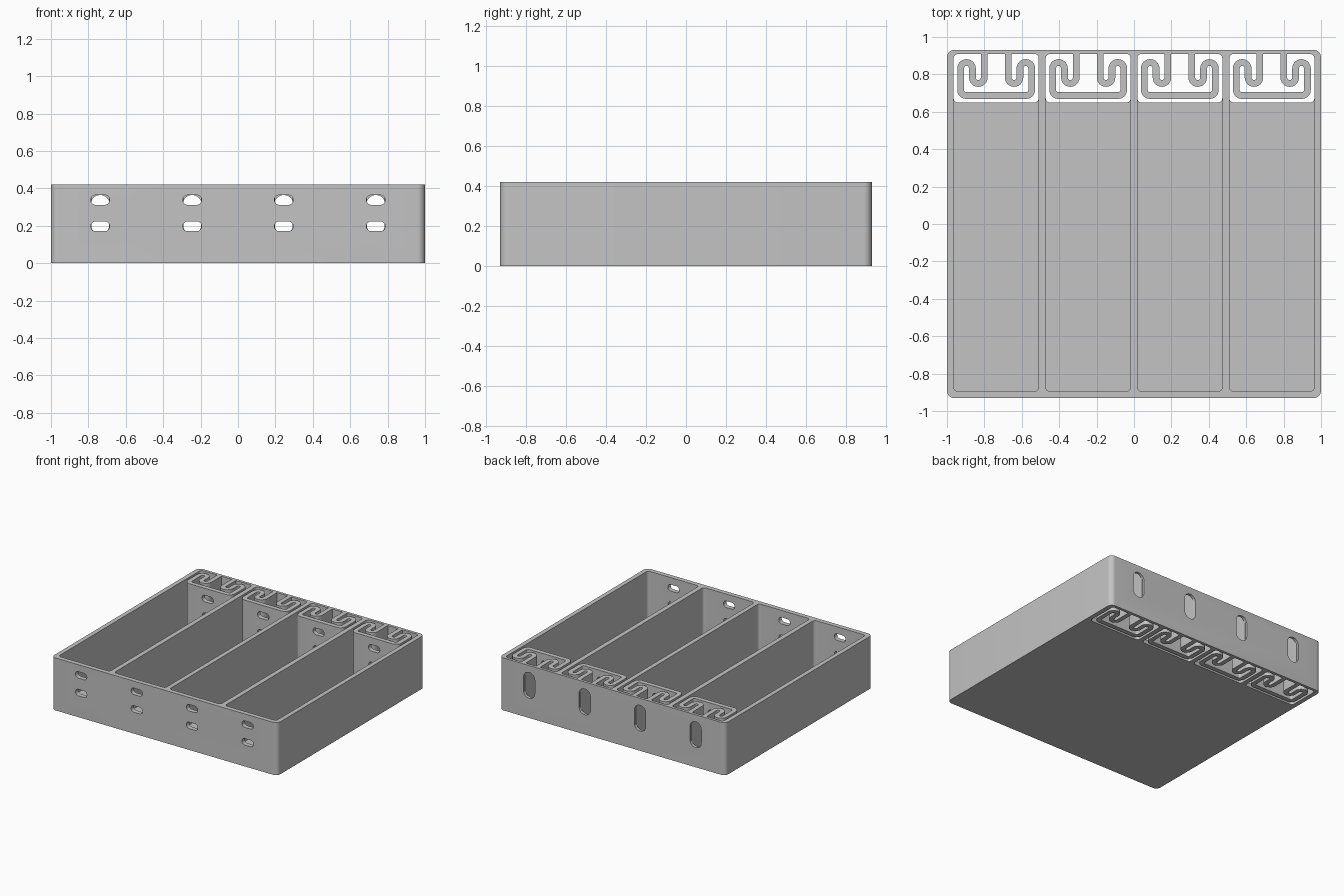
import bpy, bmesh
from math import sin, cos, pi

if "Cube" in bpy.data.objects:
    bpy.data.objects.remove(bpy.data.objects["Cube"])

HEIGHT, FLOOR, STRIP = 0.42, 0.035, 0.036
HALF_CELL = 0.227
BACK_IN, FRONT_IN, GAP_START = 0.909, -0.894, 0.65
CENTRES = [-0.737, -0.245, 0.245, 0.737]

grey = bpy.data.materials.new("light grey plastic")
grey.use_nodes = True
grey.diffuse_color = (0.55, 0.55, 0.55, 1)
grey.node_tree.nodes["Principled BSDF"].inputs["Base Color"].default_value = grey.diffuse_color


def arc(cx, cy, r, start, end, steps=8):
    angles = [start + (end - start) * i / steps for i in range(steps + 1)]
    return [(cx + r * cos(a), cy + r * sin(a)) for a in angles]


def make_object(name, bm):
    bmesh.ops.recalc_face_normals(bm, faces=bm.faces)
    mesh = bpy.data.meshes.new(name)
    bm.to_mesh(mesh)
    bm.free()
    obj = bpy.data.objects.new(name, mesh)
    bpy.context.collection.objects.link(obj)
    return obj


def rounded_prism(name, u0, u1, v0, v1, r, w0, w1, along_y=False):
    """Rounded rectangle extruded along z, or along y for wall slots."""
    outline = (arc(u1 - r, v1 - r, r, 0, pi / 2) + arc(u0 + r, v1 - r, r, pi / 2, pi)
               + arc(u0 + r, v0 + r, r, pi, 1.5 * pi) + arc(u1 - r, v0 + r, r, 1.5 * pi, 2 * pi))
    bm = bmesh.new()
    place = (lambda u, v, w: (u, w, v)) if along_y else (lambda u, v, w: (u, v, w))
    face = bm.faces.new([bm.verts.new(place(u, v, w0)) for u, v in outline])
    extruded = bmesh.ops.extrude_face_region(bm, geom=[face])["geom"]
    bmesh.ops.translate(bm, vec=place(0, 0, w1 - w0),
                        verts=[g for g in extruded if isinstance(g, bmesh.types.BMVert)])
    return make_object(name, bm)


def apply_modifier(obj, mod):
    bpy.ops.object.select_all(action="DESELECT")
    bpy.context.view_layer.objects.active = obj
    obj.select_set(True)
    bpy.ops.object.modifier_apply(modifier=mod.name)


def cut(obj, cutter):
    mod = obj.modifiers.new("cut", "BOOLEAN")
    mod.operation, mod.solver, mod.object = "DIFFERENCE", "EXACT", cutter
    apply_modifier(obj, mod)
    bpy.data.objects.remove(cutter)


def cut_slot_pair(obj, cx, y0, y1):
    for z in (0.197, 0.338):
        cut(obj, rounded_prism("slot_cutter", cx - 0.05, cx + 0.05,
                               z - 0.026, z + 0.026, 0.025, y0, y1, True))


def finish(obj):
    obj.data.materials.clear()
    obj.data.materials.append(grey)
    bpy.ops.object.select_all(action="DESELECT")
    bpy.context.view_layer.objects.active = obj
    obj.select_set(True)
    bpy.ops.object.shade_smooth_by_angle()


def spring_path():
    """Half the folded strip, from the back wall to the push bar, then mirrored."""
    outer, middle, inner = -0.190, -0.127, -0.064
    r = (middle - outer) / 2
    half = [(inner, BACK_IN + 0.008)]
    half += arc((inner + middle) / 2, 0.783, r, 0, -pi, 12)
    half += arc((middle + outer) / 2, 0.832, r, 0, pi, 12)
    half += arc(outer + 0.03, 0.687 + 0.03, 0.03, pi, 1.5 * pi)
    return half + [(-x, y) for x, y in reversed(half)]


# Tray body with four long compartments
tray = rounded_prism("tray", -1, 1, -0.931, 0.931, 0.04, 0, HEIGHT)
for cx in CENTRES:
    left, right = cx - HALF_CELL, cx + HALF_CELL
    cut(tray, rounded_prism("compartment_cutter", left, right, FRONT_IN, BACK_IN,
                            0.022, FLOOR, HEIGHT + 0.1))
    # Opening through the floor below the spring
    cut(tray, rounded_prism("floor_cutter", left, right, GAP_START, BACK_IN,
                            0.022, -0.1, HEIGHT + 0.1))
    # Slots in the front wall and tall slot in the back wall
    cut_slot_pair(tray, cx, -1, -0.85)
    cut(tray, rounded_prism("back_slot_cutter", cx - 0.05, cx + 0.05,
                            0.158, 0.364, 0.049, 0.89, 1, True))
finish(tray)

# Folded springs carrying the slotted push bars
for number, cx in enumerate(CENTRES, 1):
    bm = bmesh.new()
    path = [(x + cx, y) for x, y in spring_path()]
    low = [bm.verts.new((x, y, 0)) for x, y in path]
    high = [bm.verts.new((x, y, HEIGHT)) for x, y in path]
    for i in range(len(path) - 1):
        bm.faces.new((low[i], low[i + 1], high[i + 1], high[i]))
    spring = make_object("spring_%d" % number, bm)
    mod = spring.modifiers.new("thickness", "SOLIDIFY")
    mod.thickness, mod.offset, mod.use_even_offset = STRIP, 0, True
    apply_modifier(spring, mod)
    cut_slot_pair(spring, cx, 0.64, 0.72)
    finish(spring)
